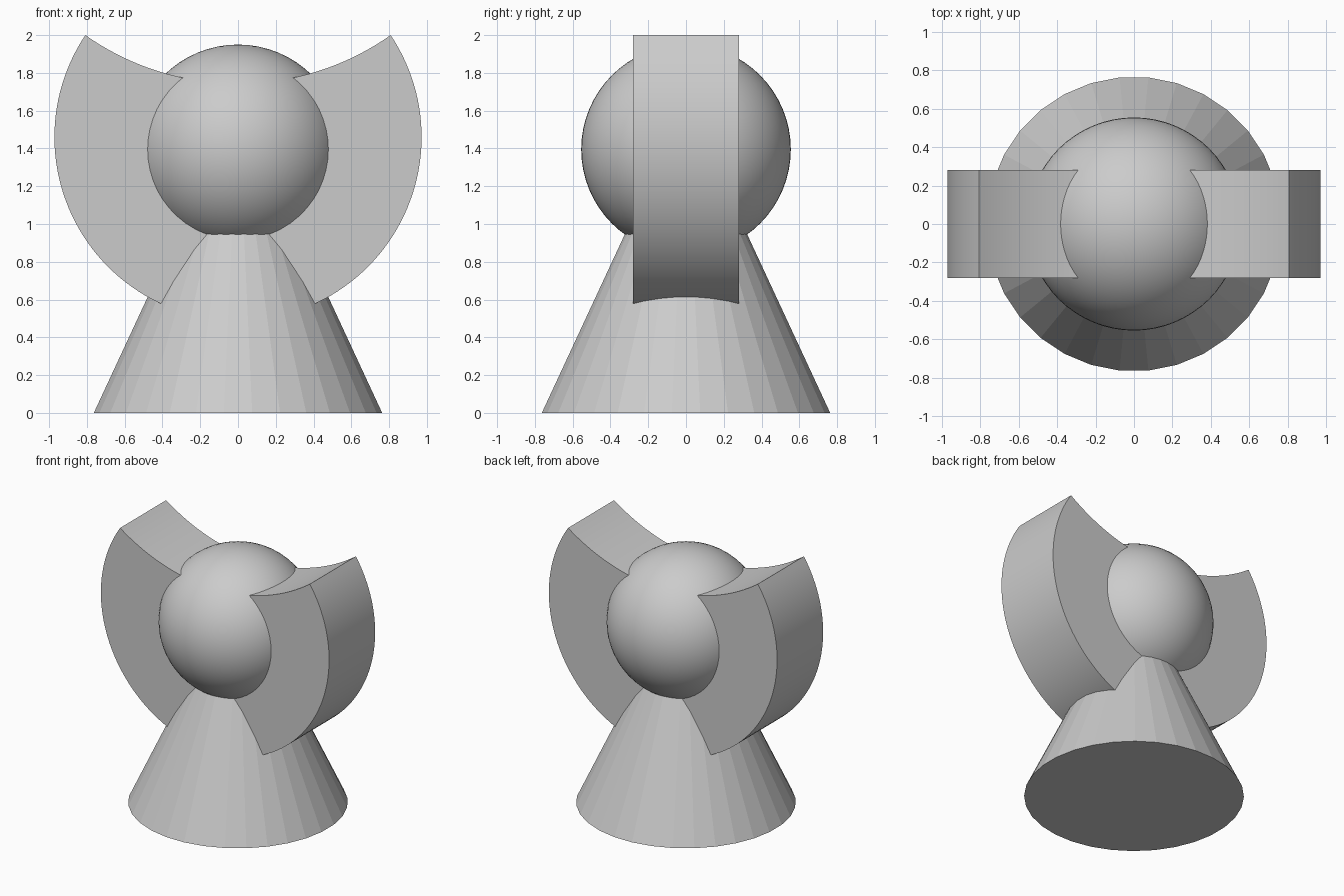
import bpy
import bmesh
from math import radians, pi, sin, cos, asin, acos, hypot

cube = bpy.data.objects.get("Cube")
if cube:
    bpy.data.objects.remove(cube, do_unlink=True)

HALF_DEPTH = 0.28      # wing half thickness
INNER_X = 0.1          # wing root, buried in the head and body
RIM_R, RIM_Z = 0.972, 1.46
TOP_Z = 2.0
SCOOP_Z = 3.146        # centre height of the concave upper edge


def smooth(obj):
    bpy.ops.object.select_all(action="DESELECT")
    obj.select_set(True)
    bpy.context.view_layer.objects.active = obj
    bpy.ops.object.shade_smooth_by_angle(angle=radians(30))


def arc(radius, centre_z, start, end, steps):
    """Points (x, z) along an arc centred on the model's axis."""
    angles = [start + (end - start) * i / steps for i in range(steps + 1)]
    return [(radius * cos(a), centre_z + radius * sin(a)) for a in angles]


def make_wing(name, side):
    # Outer rim, from the buried root up to the tip
    rim = arc(RIM_R, RIM_Z, -acos(INNER_X / RIM_R),
              asin((TOP_Z - RIM_Z) / RIM_R), 48)
    # Concave upper edge, from the tip back to the root
    tip_x, tip_z = rim[-1]
    scoop_r = hypot(tip_x, SCOOP_Z - tip_z)
    scoop = arc(scoop_r, SCOOP_Z, -acos(tip_x / scoop_r),
                -acos(INNER_X / scoop_r), 16)
    profile = rim + scoop[1:]

    bm = bmesh.new()
    face = bm.faces.new([bm.verts.new((side * x, -HALF_DEPTH, z))
                         for x, z in profile])
    sweep = bmesh.ops.extrude_face_region(bm, geom=[face], use_keep_orig=True)
    moved = [g for g in sweep["geom"] if isinstance(g, bmesh.types.BMVert)]
    bmesh.ops.translate(bm, vec=(0, 2 * HALF_DEPTH, 0), verts=moved)
    bmesh.ops.recalc_face_normals(bm, faces=bm.faces)
    mesh = bpy.data.meshes.new(name)
    bm.to_mesh(mesh)
    bm.free()
    obj = bpy.data.objects.new(name, mesh)
    bpy.context.collection.objects.link(obj)
    smooth(obj)


# Conical body, its narrow end inside the head
bpy.ops.mesh.primitive_cone_add(vertices=32, radius1=0.767, radius2=0.16,
                                depth=1.3, location=(0, 0, 0.65),
                                rotation=(0, 0, pi / 32))
bpy.context.object.name = "body"

# Round head
bpy.ops.mesh.primitive_uv_sphere_add(segments=64, ring_count=32,
                                     radius=0.555, location=(0, 0, 1.395))
bpy.context.object.name = "head"
smooth(bpy.context.object)

# Pair of curved wings
make_wing("left_wing", 1)
make_wing("right_wing", -1)
